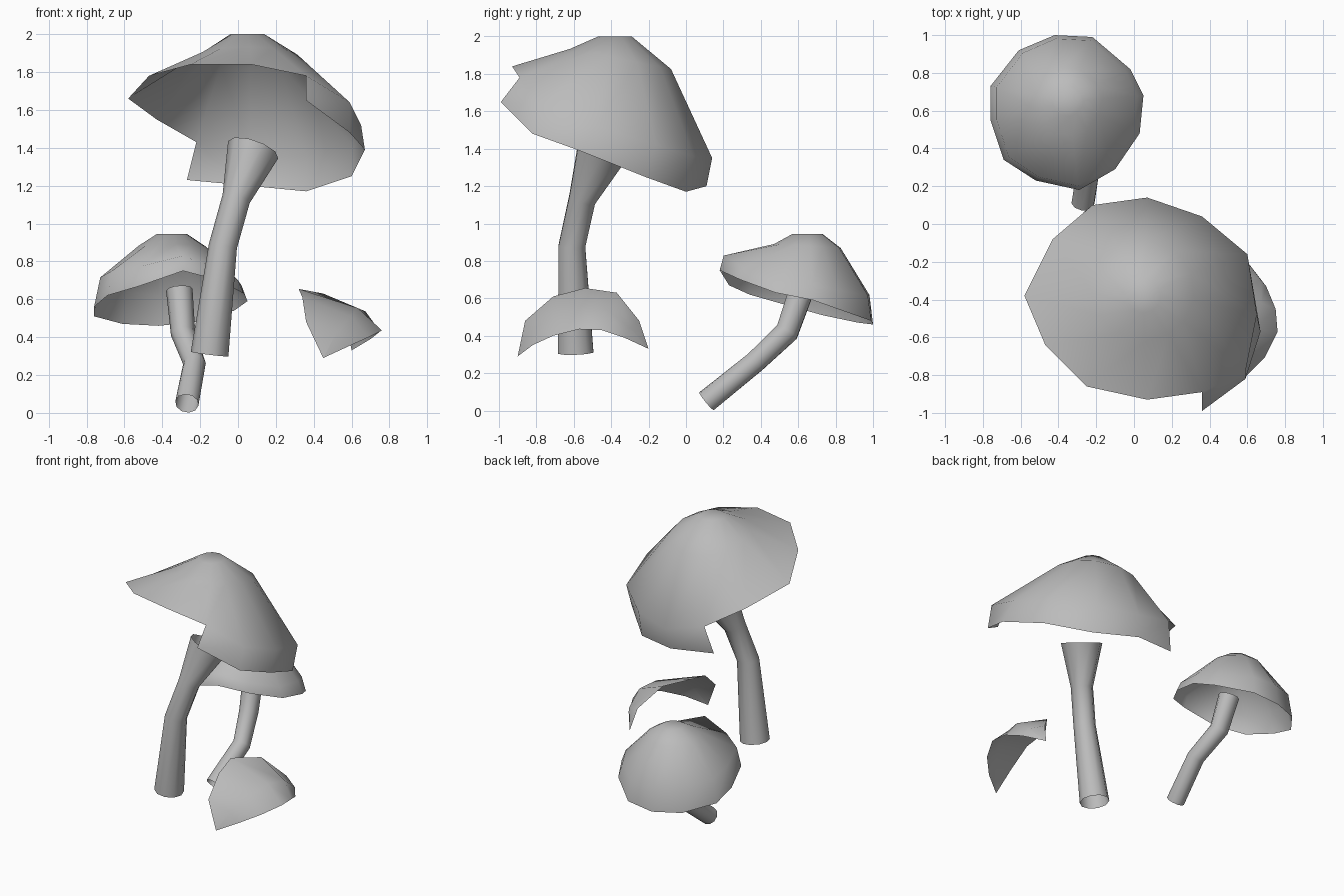
import bpy
from math import sin, cos, pi, radians
from mathutils import Vector

cube = bpy.data.objects.get("Cube")
if cube:
    bpy.data.objects.remove(cube, do_unlink=True)

grey = bpy.data.materials.new("plain grey")
grey.use_nodes = True
grey.diffuse_color = (0.5, 0.5, 0.5, 1)
grey.node_tree.nodes["Principled BSDF"].inputs["Base Color"].default_value = (0.5, 0.5, 0.5, 1)


def loft(name, rows, closed=True, capped=False, extra=()):
    """Skin rows of points with quads; extra holds an open strip (upper, lower)."""
    n = len(rows[0])
    verts = [tuple(p) for row in rows for p in row]
    faces = []
    for r in range(len(rows) - 1):
        for i in range(n if closed else n - 1):
            j = (i + 1) % n
            faces.append((r * n + i, r * n + j, (r + 1) * n + j, (r + 1) * n + i))
    if capped:
        faces.append(tuple(reversed(range(n))))
    if extra:
        upper, points = extra
        start = len(verts)
        verts += [tuple(p) for p in points]
        for k in range(len(points) - 1):
            faces.append((upper[k], upper[k + 1], start + k + 1, start + k))
    mesh = bpy.data.meshes.new(name)
    mesh.from_pydata(verts, [], faces)
    mesh.materials.append(grey)
    obj = bpy.data.objects.new(name, mesh)
    bpy.context.collection.objects.link(obj)
    bpy.ops.object.select_all(action="DESELECT")
    obj.select_set(True)
    bpy.context.view_layer.objects.active = obj
    bpy.ops.object.mode_set(mode="EDIT")
    bpy.ops.mesh.select_all(action="SELECT")
    bpy.ops.mesh.normals_make_consistent(inside=False)
    bpy.ops.object.mode_set(mode="OBJECT")
    bpy.ops.object.shade_smooth_by_angle(angle=radians(60))
    return obj


def inner_ring(rim, centre, radius, tilt=0):
    """Round ring lined up with the rim points, sloping down towards the back."""
    centre = Vector(centre)
    ring = []
    for p in rim:
        d = Vector((p[0] - centre.x, p[1] - centre.y, 0)).normalized() * radius
        ring.append(centre + d - Vector((0, 0, tilt * d.y)))
    return ring


def stem(name, path, radii, sides=10):
    """Open bent tube with its rings square to the path."""
    path = [Vector(p) for p in path]
    rows = []
    for k, p in enumerate(path):
        along = (path[min(k + 1, len(path) - 1)] - path[max(k - 1, 0)]).normalized()
        u = along.cross(Vector((0, 1, 0))).normalized()
        v = along.cross(u)
        rows.append([p + radii[k] * (u * cos(2 * pi * i / sides) + v * sin(2 * pi * i / sides))
                     for i in range(sides)])
    return loft(name, rows)


# Large tilted cap, with a lip that turns under on one half
large_rim = [(.07, -.93, 1.84), (-.25, -.86, 1.84), (-.47, -.64, 1.78), (-.58, -.38, 1.66),
             (-.43, -.08, 1.55), (-.22, .1, 1.43), (.07, .14, 1.35), (.36, .04, 1.36),
             (.6, -.16, 1.42), (.65, -.48, 1.52), (.59, -.78, 1.64), (.36, -.89, 1.78)]
lip = [(-.27, .06, 1.23), (.05, .11, 1.2), (.36, 0, 1.17), (.6, -.22, 1.25),
       (.67, -.57, 1.39), (.59, -.82, 1.48), (.36, -.99, 1.65)]
rows = [inner_ring(large_rim, (.05, -.38, 2), .09),
        inner_ring(large_rim, (.05, -.35, 1.88), .27, .2), large_rim]
loft("large_cap", rows, capped=True, extra=(range(29, 36), lip))

# Small cap: shoulder ring sits just above the rim
small_rim = [(-.29, .18, .75), (-.52, .23, .67), (-.69, .34, .62), (-.76, .55, .56),
             (-.76, .73, .51), (-.61, .92, .47), (-.42, 1, .46), (-.22, .99, .48),
             (-.02, .82, .54), (.05, .68, .59), (.03, .48, .63), (-.1, .29, .7)]
centre = Vector((-.35, .62, 0))
shoulder = []
for p in small_rim:
    d = Vector(p) - centre
    shoulder.append((centre.x + d.x * .92, centre.y + d.y * .95, p[2] + .12 - .1 * d.x + .08 * d.y))
rows = [inner_ring(small_rim, (-.35, .65, .945), .08),
        inner_ring(small_rim, (-.35, .65, .88), .18, .06), shoulder, small_rim]
loft("small_cap", rows, capped=True)

# Stems
stem("large_stem", [(-.15, -.59, .31), (-.08, -.61, .88), (-.01, -.555, 1.13), (.08, -.45, 1.39)],
     [.1, .075, .075, .14])
stem("small_stem", [(-.27, .11, .05), (-.23, .37, .26), (-.29, .54, .42), (-.31, .62, .65)],
     [.062, .06, .065, .07])

# Broken piece of cap: torn edge above, rim below, bulging between
torn = [(.45, -.9, .29), (.36, -.86, .48), (.34, -.71, .61), (.32, -.54, .655),
        (.45, -.37, .63), (.57, -.25, .48), (.6, -.2, .33)]
edge = [(.45, -.9, .29), (.58, -.82, .35), (.69, -.71, .4), (.76, -.57, .435),
        (.75, -.45, .43), (.7, -.33, .39), (.6, -.2, .33)]
middle = []
for k, (a, b) in enumerate(zip(torn, edge)):
    bulge = sin(pi * k / (len(torn) - 1))
    middle.append(Vector(a).lerp(Vector(b), .6) + Vector((.05, 0, .03)) * bulge)
loft("cap_fragment", [torn, middle, edge], closed=False)
